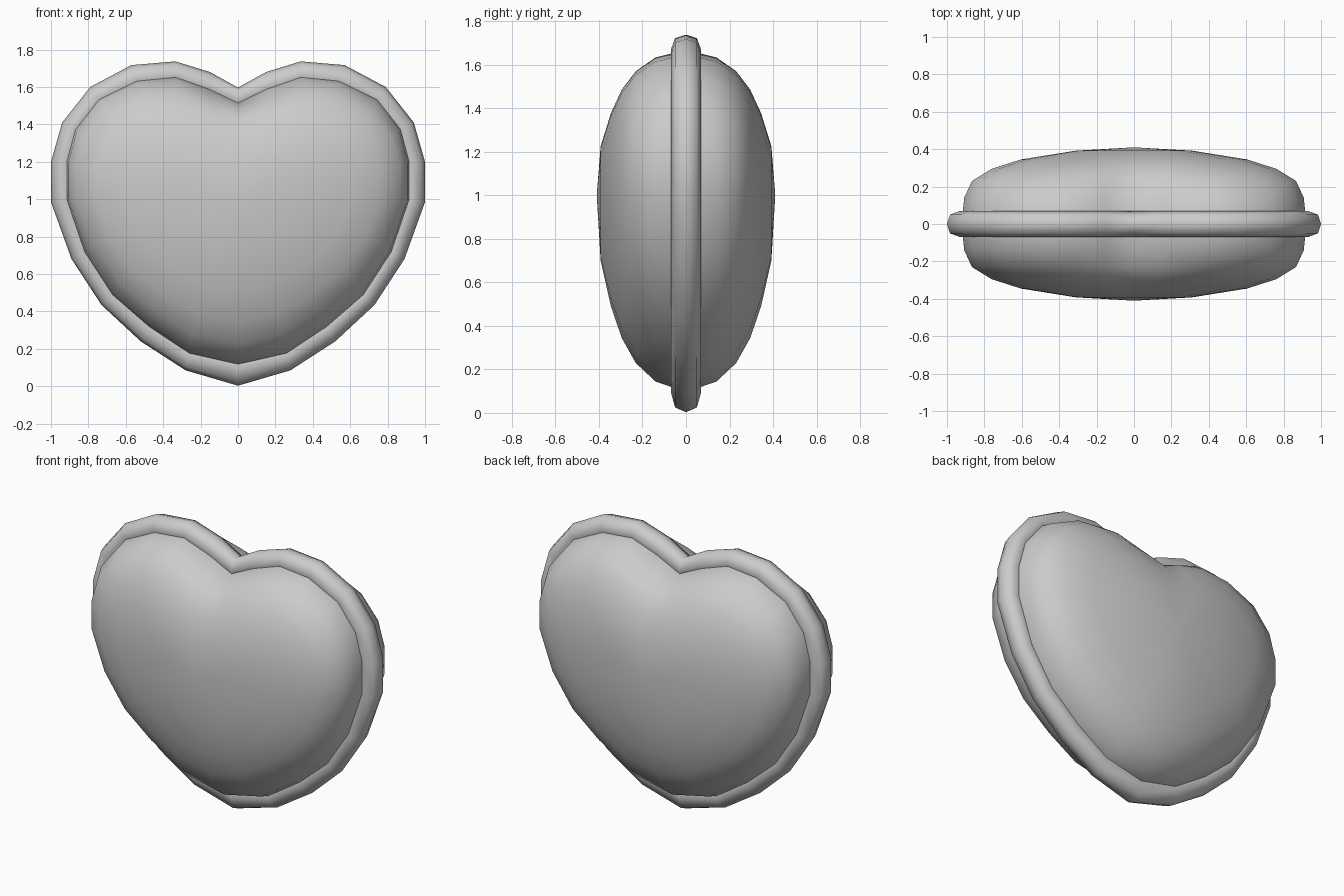
import bpy, bmesh

if "Cube" in bpy.data.objects:
    bpy.data.objects.remove(bpy.data.objects["Cube"])

# Right half of the heart outline, notch to tip: outer rim edge and cushion seam
OUTER = [(0, 1.597), (.15, 1.68), (.335, 1.737), (.57, 1.717), (.79, 1.60), (.94, 1.41),
         (1.0, 1.20), (1.0, .985), (.89, .68), (.73, .435), (.52, .24), (.28, .085), (0, .003)]
SEAM = [(0, 1.517), (.155, 1.592), (.335, 1.655), (.54, 1.635), (.745, 1.535), (.87, 1.375),
        (.917, 1.20), (.917, 1.0), (.82, .715), (.67, .485), (.475, .315), (.26, .172), (0, .113)]
CZ = 1.0


def full(half):
    return half + [(-x, z) for x, z in half[-2:0:-1]]


def bridge(bm, a, b):
    n = len(a)
    for i in range(n):
        bm.faces.new((a[i], a[(i + 1) % n], b[(i + 1) % n], b[i]))


def finish(bm, name):
    bmesh.ops.recalc_face_normals(bm, faces=bm.faces)
    me = bpy.data.meshes.new(name)
    bm.to_mesh(me)
    bm.free()
    ob = bpy.data.objects.new(name, me)
    bpy.context.collection.objects.link(ob)
    bpy.ops.object.select_all(action='DESELECT')
    ob.select_set(True)
    bpy.context.view_layer.objects.active = ob
    bpy.ops.object.shade_smooth_by_angle(angle=1.05)


# Piping: eight-sided tube swept around the outline
bm = bmesh.new()
profile = [(0, 0), (.2, .05), (.85, .07), (1.45, .05), (1.65, 0),
           (1.45, -.05), (.85, -.07), (.2, -.05)]
rings = []
for f, y in profile:
    half = [(ox + (sx - ox) * f, oz + (sz - oz) * f)
            for (ox, oz), (sx, sz) in zip(OUTER, SEAM)]
    rings.append([bm.verts.new((x, y, z)) for x, z in full(half)])
for i in range(len(rings)):
    bridge(bm, rings[i], rings[(i + 1) % len(rings)])
finish(bm, "heart_piping")

# Cushion: heart rings shrinking towards the puffed centre, notch fading out
# (depth y, width scale, height scale, notch fade)
LEVELS = [(.05, 1, 1, 0), (.14, .99, .965, 0), (.23, .945, .87, .2), (.295, .83, .74, .45),
          (.345, .66, .575, .7), (.392, .34, .34, 1)]
bm = bmesh.new()
seams = []
for side in (-1, 1):
    prev = None
    for y, wx, hz, fade in LEVELS:
        half = []
        for i, (x, z) in enumerate(SEAM):
            if i < 2:
                z += (1.66 - z) * fade
            half.append((x * wx, CZ + (z - CZ) * hz))
        ring = [bm.verts.new((x, y * side, z)) for x, z in full(half)]
        if prev:
            bridge(bm, prev, ring)
        else:
            seams.append(ring)
        prev = ring
    centre = bm.verts.new((0, .41 * side, CZ))
    for i in range(len(prev)):
        bm.faces.new((prev[i], prev[(i + 1) % len(prev)], centre))
bridge(bm, *seams)
finish(bm, "heart_cushion")
